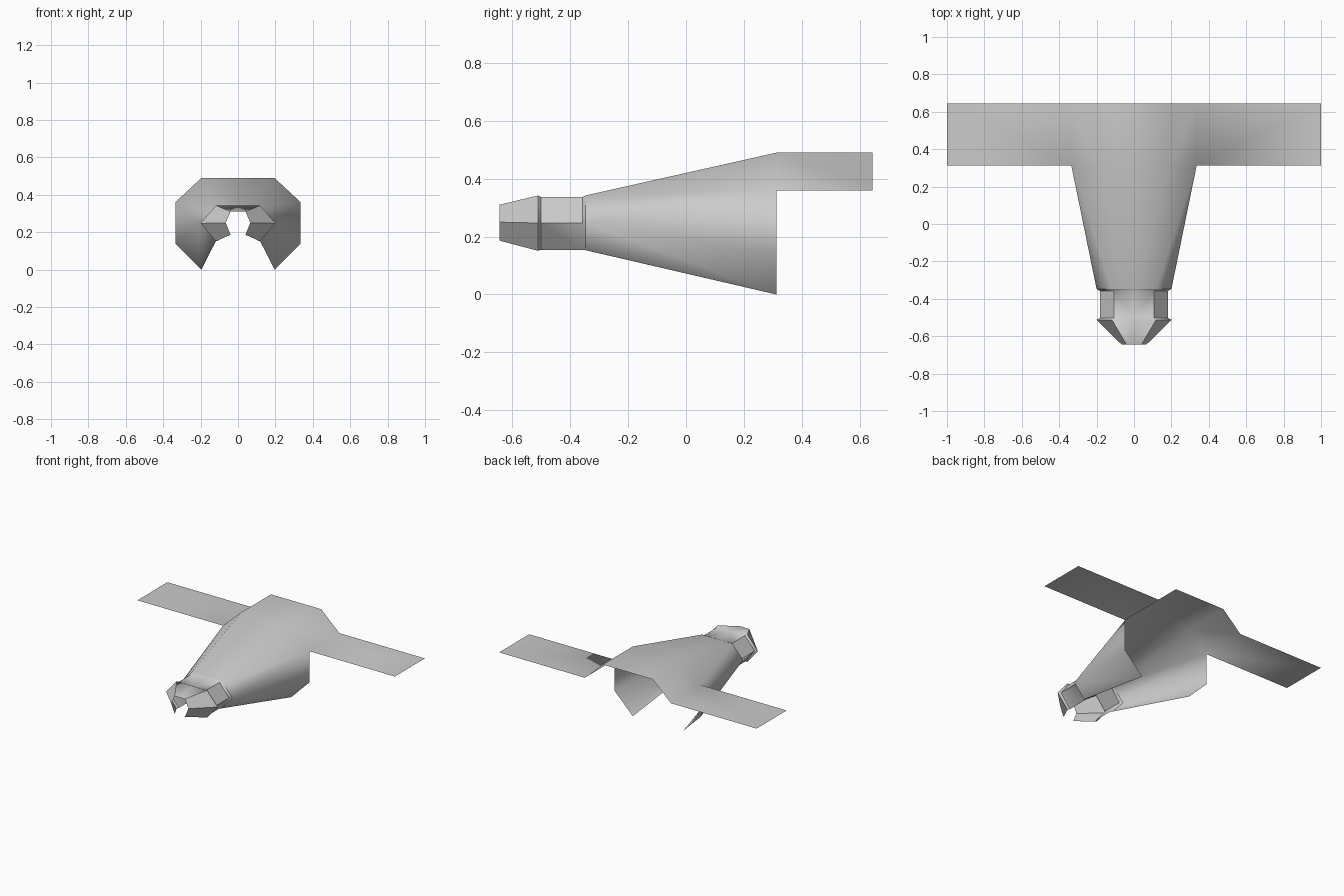
import bpy
import bmesh
from math import radians

if "Cube" in bpy.data.objects:
    bpy.data.objects.remove(bpy.data.objects["Cube"])


def half_section(y, top, mid, bottom):
    """Open half profile: roof centre, roof edge, two side points, lower lip."""
    (wt, zt), (wm, zu, zl), (wb, zb) = top, mid, bottom
    return [(0, y, zt), (wt, y, zt), (wm, y, zu), (wm, y, zl), (wb, y, zb)]


def build_shell(name, strips):
    """Skin each list of profiles, weld, mirror across x and smooth by angle."""
    bm = bmesh.new()
    for profiles in strips:
        rows = [[bm.verts.new(p) for p in prof] for prof in profiles]
        for a, b in zip(rows, rows[1:]):
            for i in range(len(a) - 1):
                bm.faces.new((a[i], a[i + 1], b[i + 1], b[i]))
    bmesh.ops.remove_doubles(bm, verts=bm.verts[:], dist=0.001)
    half = bm.verts[:] + bm.edges[:] + bm.faces[:]
    bmesh.ops.mirror(bm, geom=half, axis='X', merge_dist=0.001)
    bmesh.ops.remove_doubles(bm, verts=bm.verts[:], dist=0.001)
    bmesh.ops.recalc_face_normals(bm, faces=bm.faces[:])
    # outside of the shell faces up at the roof
    top = max(bm.faces, key=lambda f: f.calc_center_median().z)
    if top.normal.z < 0:
        bmesh.ops.reverse_faces(bm, faces=bm.faces[:])
    mesh = bpy.data.meshes.new(name)
    bm.to_mesh(mesh)
    bm.free()
    obj = bpy.data.objects.new(name, mesh)
    bpy.context.collection.objects.link(obj)
    bpy.ops.object.select_all(action='DESELECT')
    obj.select_set(True)
    bpy.context.view_layer.objects.active = obj
    bpy.ops.object.shade_smooth_by_angle(angle=radians(50))
    return obj


WING_Y, TAIL_Y = 0.312, 0.645

# Nose, collar and neck
nose = half_section(-TAIL_Y, (0.04, 0.31), (0.066, 0.25, 0.25), (0.04, 0.186))
collar = half_section(-0.512, (0.118, 0.342), (0.2, 0.247, 0.247), (0.118, 0.151))
neck_front = half_section(-0.502, (0.108, 0.337), (0.181, 0.247, 0.247), (0.108, 0.154))
neck_back = half_section(-0.358, (0.108, 0.337), (0.181, 0.247, 0.247), (0.108, 0.154))

# Body flaring towards the back
body_front = half_section(-0.348, (0.118, 0.342), (0.2, 0.247, 0.247), (0.118, 0.153))
body_back = half_section(WING_Y, (0.195, 0.49), (0.335, 0.36, 0.14), (0.195, 0.0))

build_shell("head_and_neck", [[nose, collar, neck_front, neck_back, body_front]])


# Rear roof that spreads out into flat wings
def roof(y):
    return [(0, y, 0.49), (0.195, y, 0.49), (0.335, y, 0.36), (1.0, y, 0.36)]


build_shell("body_and_wings", [[body_front, body_back], [roof(WING_Y), roof(TAIL_Y)]])
